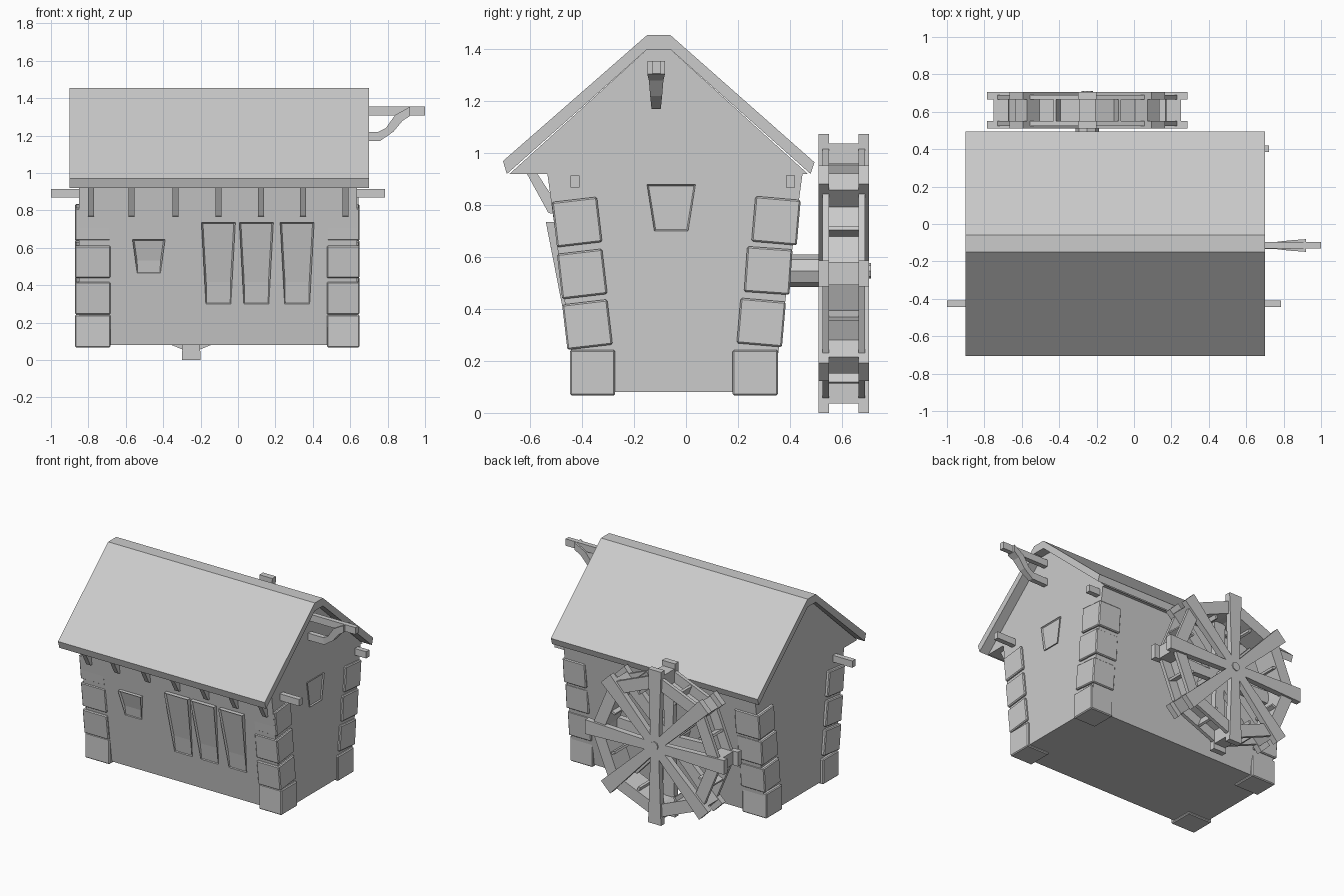
import bpy, bmesh, math
from mathutils import Matrix, Vector

if "Cube" in bpy.data.objects:
    bpy.data.objects.remove(bpy.data.objects["Cube"], do_unlink=True)

grey = bpy.data.materials.new("plain_grey")
grey.use_nodes = True
colour = (0.6, 0.6, 0.6, 1)
grey.diffuse_color = colour
next(n for n in grey.node_tree.nodes if n.type == 'BSDF_PRINCIPLED').inputs["Base Color"].default_value = colour


def finish(name, bm):
    bmesh.ops.recalc_face_normals(bm, faces=bm.faces)
    mesh = bpy.data.meshes.new(name)
    bm.to_mesh(mesh)
    bm.free()
    mesh.materials.append(grey)
    obj = bpy.data.objects.new(name, mesh)
    bpy.context.collection.objects.link(obj)
    return obj


def add_prism(bm, pts, lo, hi, axis):
    """Extrude a profile along x (points are y, z) or along y (points are x, z)."""
    def place(p, d):
        return (d, p[0], p[1]) if axis == 'x' else (p[0], d, p[1])
    a = [bm.verts.new(place(p, lo)) for p in pts]
    b = [bm.verts.new(place(p, hi)) for p in pts]
    n = len(pts)
    caps = [bm.faces.new(a), bm.faces.new(b)]
    for i in range(n):
        bm.faces.new((a[i], a[(i + 1) % n], b[(i + 1) % n], b[i]))
    return caps


def prism(name, pts, lo, hi, axis):
    bm = bmesh.new()
    add_prism(bm, pts, lo, hi, axis)
    return finish(name, bm)


def rect(u0, u1, v0, v1):
    return [(u0, v0), (u1, v0), (u1, v1), (u0, v1)]


# House body, gable block and roof shell
prism("house_walls", [(-0.42, 0.08), (0.335, 0.08), (0.45, 0.93), (-0.535, 0.93)], -0.85, 0.635, 'x')
prism("gable_block", [(-0.68, 0.92), (0.47, 0.92), (-0.06, 1.4), (-0.15, 1.4)], -0.85, 0.635, 'x')
prism("roof", [(-0.705, 0.97), (-0.15, 1.455), (-0.06, 1.455), (0.495, 0.965),
               (0.48, 0.92), (-0.06, 1.4), (-0.15, 1.4), (-0.69, 0.92)], -0.9, 0.7, 'x')

# Leaning corner stones: centre y, centre z, tilt in degrees
stones = [(-0.36, 0.155, 0), (-0.38, 0.34, 6.7), (-0.40, 0.535, 6.7), (-0.42, 0.735, 6.7),
          (0.267, 0.155, 0), (0.29, 0.348, -5), (0.317, 0.548, -4), (0.347, 0.74, -5)]
for side, x0, x1 in (("left", 0.475, 0.65), ("right", -0.872, -0.682)):
    bm = bmesh.new()
    for y, z, tilt in stones:
        m = (Matrix.Translation(((x0 + x1) / 2, y, z)) @ Matrix.Rotation(math.radians(tilt), 4, 'X')
             @ Matrix.Diagonal((x1 - x0, 0.175, 0.175, 1)))
        bmesh.ops.create_cube(bm, size=1, matrix=m)
    obj = finish(side + "_corner_stones", bm)
    bevel = obj.modifiers.new("soft_edges", 'BEVEL')
    bevel.width = 0.006
    bevel.segments = 1

# Long front wall beam and short back beam end
prism("front_beam", rect(-0.445, -0.41, 0.868, 0.915), -1.0, 0.785, 'x')
prism("back_beam_end", rect(0.385, 0.42, 0.868, 0.915), 0.55, 0.722, 'x')

# Eave braces
bm = bmesh.new()
for x in (-0.787, -0.57, -0.333, -0.103, 0.122, 0.347, 0.575):
    add_prism(bm, [(-0.615, 0.925), (-0.575, 0.925), (-0.5, 0.81), (-0.5, 0.765), (-0.53, 0.77)],
              x - 0.016, x + 0.016, 'x')
finish("eave_braces", bm)


def window(name, centre, top, bottom, z0, z1, lo, hi, axis, lean=0):
    """Tapered frame with a sunken pane; lean pushes the top towards the front."""
    bm = bmesh.new()
    pts = [(centre - bottom / 2, z0), (centre + bottom / 2, z0),
           (centre + top / 2, z1), (centre - top / 2, z1)]
    caps = add_prism(bm, pts, lo, hi, axis)
    for v in bm.verts:
        v.co.y -= lean * (v.co.z - z0)
    bmesh.ops.recalc_face_normals(bm, faces=bm.faces)
    face = caps[1] if axis == 'x' else caps[0]
    bmesh.ops.inset_individual(bm, faces=[face], thickness=0.012, depth=-0.012)
    return finish(name, bm)


# Windows
for i, x in enumerate((-0.105, 0.098, 0.316)):
    window(f"tall_window_{i + 1}", x, 0.182, 0.134, 0.3, 0.735, -0.455, -0.41, 'y', 0.195)
window("small_front_window", -0.477, 0.175, 0.125, 0.465, 0.645, -0.476, -0.43, 'y', 0.26)
window("side_window", -0.057, 0.187, 0.13, 0.7, 0.88, 0.6, 0.643, 'x')

# Hoist beam with a flared curved brace under it
prism("hoist_beam", rect(0.6, 1.0, 1.307, 1.355), -0.13, -0.097, 'y')
lower = [(0.6, 1.17), (0.76, 1.172), (0.83, 1.22), (0.88, 1.28), (0.92, 1.305)]
upper = [(0.6, 1.22), (0.75, 1.22), (0.79, 1.24), (0.84, 1.31), (0.92, 1.355)]
widths = [0.016, 0.018, 0.023, 0.028, 0.034]
bm = bmesh.new()
rings = []
for p, q, w in zip(lower, upper, widths):
    rings.append([bm.verts.new((c[0], -0.115 + s * w, c[1]))
                  for c, s in ((p, -1), (p, 1), (q, 1), (q, -1))])
for a, b in zip(rings, rings[1:]):
    for i in range(4):
        j = (i + 1) % 4
        bm.faces.new((a[i], a[j], b[j], b[i]))
bm.faces.new(rings[0])
bm.faces.new(rings[-1])
finish("hoist_brace", bm)

# Water wheel
WX, WZ, R = -0.25, 0.537, 0.537


def polar(points, angle):
    """Turn (tangent, radius) points about the wheel centre."""
    c, s = math.cos(angle), math.sin(angle)
    return [(WX + t * c + r * s, WZ - t * s + r * c) for t, r in points]


def sector(r0, r1, k):
    step = math.pi / 4
    return polar([(0, r0), (0, r1)], k * step) + polar([(0, r1), (0, r0)], (k + 1) * step)


spokes, rims, drum, blocks, paddles = (bmesh.new() for _ in range(5))
bowtie = [(-0.05, -R), (0.05, -R), (0.03, 0), (0.05, R), (-0.05, R), (-0.03, 0)]
for lo, hi in ((0.51, 0.55), (0.665, 0.705)):
    for k in range(4):
        add_prism(spokes, polar(bowtie, k * math.pi / 4), lo, hi, 'y')
for k in range(8):
    for lo, hi in ((0.525, 0.55), (0.665, 0.69)):
        add_prism(rims, sector(0.41, 0.5, k), lo, hi, 'y')
    add_prism(drum, sector(0.41, 0.425, k), 0.55, 0.665, 'y')
    add_prism(blocks, polar(rect(-0.045, 0.045, 0.4, 0.5), k * math.pi / 4), 0.55, 0.665, 'y')
    add_prism(paddles, polar(rect(-0.008, 0.008, 0.35, 0.455), (k + 0.5) * math.pi / 4), 0.535, 0.68, 'y')
for name, bm in (("wheel_spokes", spokes), ("wheel_rims", rims), ("wheel_drum", drum),
                 ("wheel_end_blocks", blocks), ("wheel_paddles", paddles)):
    finish(name, bm)


def axle(name, radius, sides, lo, hi):
    pts = polar([(radius * math.sin(2 * math.pi * i / sides), radius * math.cos(2 * math.pi * i / sides))
                 for i in range(sides)], 0)
    return prism(name, [(x, z + 0.01) for x, z in pts], lo, hi, 'y')


axle("wheel_shaft", 0.063, 8, 0.3, 0.53)
axle("wheel_hub", 0.03, 8, 0.5, 0.712)
